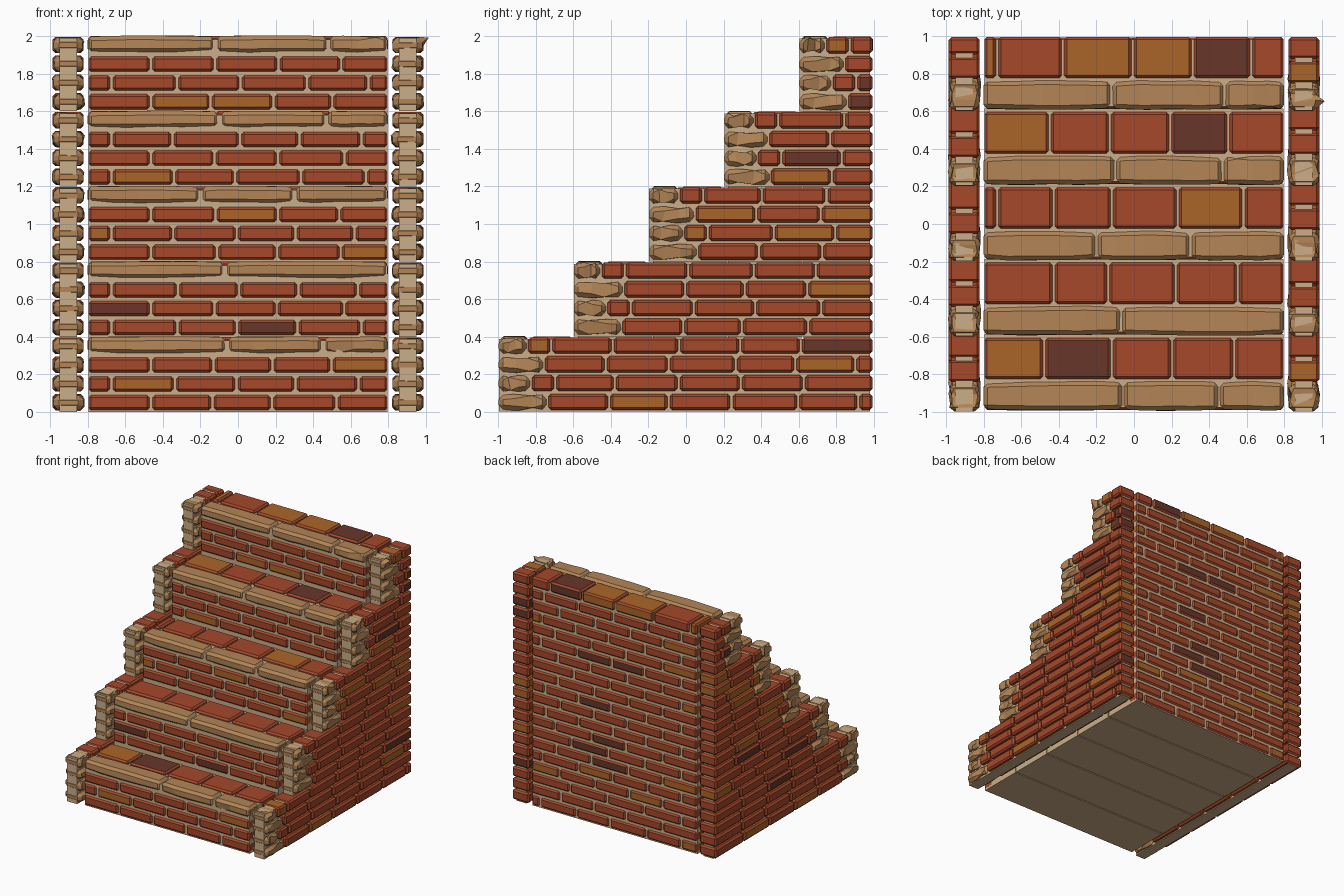
import bpy, bmesh, random
from mathutils import Vector

random.seed(7)
old = bpy.data.objects.get("Cube")
if old:
    bpy.data.objects.remove(old)

# Materials
COLOURS = {
    "red_brick": (0.38, 0.065, 0.024),
    "orange_brick": (0.41, 0.13, 0.022),
    "dark_brick": (0.14, 0.037, 0.023),
    "tan_stone": (0.45, 0.235, 0.095),
    "mortar": (0.60, 0.42, 0.25),
}
MATS = []
for name, rgb in COLOURS.items():
    m = bpy.data.materials.new(name)
    m.use_nodes = True
    m.diffuse_color = (*rgb, 1)
    m.node_tree.nodes["Principled BSDF"].inputs["Base Color"].default_value = (*rgb, 1)
    MATS.append(m)
RED, ORANGE, DARK, STONE, MORTAR = range(5)

STEPS, RISE, COURSE, GAP = 5, 0.4, 0.1, 0.009


def block(bm, lo, hi, mat, bevel=0.0):
    """Bevelled box between two corners."""
    verts = bmesh.ops.create_cube(bm, size=1)["verts"]
    lo, hi = Vector(lo), Vector(hi)
    for v in verts:
        v.co = (lo + hi) / 2 + v.co * (hi - lo)
    for f in {f for v in verts for f in v.link_faces}:
        f.material_index = mat
    if bevel:
        edges = list({e for v in verts for e in v.link_edges})
        bmesh.ops.bevel(bm, geom=edges, offset=bevel, segments=1, affect='EDGES')


def rough_stone(bm, lo, hi, axis, cuts, bevel, taper):
    """Hewn stone: box with tapered ends, uneven edges and chamfers."""
    tmp = bmesh.new()
    bmesh.ops.create_cube(tmp, size=1)
    along = [e for e in tmp.edges
             if abs(e.verts[0].co[axis] - e.verts[1].co[axis]) > 0.5]
    bmesh.ops.subdivide_edges(tmp, edges=along, cuts=cuts, use_grid_fill=True)
    lo, hi = Vector(lo), Vector(hi)
    size, mid = hi - lo, (lo + hi) / 2
    for v in tmp.verts:
        end = abs(v.co[axis]) > 0.49
        for k in range(3):
            if k == axis:
                v.co[k] += 0 if end else random.uniform(-0.06, 0.06)
            else:
                v.co[k] *= 1 - (taper if end else 0) - random.uniform(0, 0.09)
        v.co = mid + v.co * size
    sharp = [e for e in tmp.edges if e.calc_face_angle(0) > 0.8]
    bmesh.ops.bevel(tmp, geom=sharp, offset=bevel, segments=1, affect='EDGES')
    for f in tmp.faces:
        f.material_index = STONE
    me = bpy.data.meshes.new("tmp")
    tmp.to_mesh(me)
    tmp.free()
    bm.from_mesh(me)
    bpy.data.meshes.remove(me)


def finish(bm, name):
    bmesh.ops.recalc_face_normals(bm, faces=bm.faces)
    me = bpy.data.meshes.new(name)
    bm.to_mesh(me)
    bm.free()
    for m in MATS:
        me.materials.append(m)
    ob = bpy.data.objects.new(name, me)
    bpy.context.collection.objects.link(ob)


def spans(start, end, first):
    """Split one course into brick lengths."""
    cuts, p = [start], start + first
    while p < end - 0.08:
        cuts.append(p)
        p += random.uniform(0.31, 0.36)
    return list(zip(cuts, cuts[1:] + [end]))


def pick(a, b, z, marks):
    """Brick colour: from marked spots, or at random when there are none."""
    if marks is None:
        return random.choices((RED, ORANGE, DARK), (80, 13, 7))[0]
    for mat, spots in marks.items():
        if any(a < p < b and abs(z - h) < 0.04 for p, h in spots):
            return mat
    return RED


# Mortar core of each step
bm = bmesh.new()
for i in range(STEPS):
    y = -1 + RISE * i
    block(bm, (-0.795, y + 0.025, 0), (0.795, y + (0.38 if i == 4 else 0.415), RISE * (i + 1) - 0.02), MORTAR)
finish(bm, "step_mortar")

# Riser bricks
marks = {
    ORANGE: [(-.5, .15), (.7, .25), (.67, .85), (-.75, .95), (.05, 1.05),
             (-.53, 1.25), (-.3, 1.65), (0, 1.65)],
    DARK: [(-.65, .55), (.13, .45)],
}
bm = bmesh.new()
row = 0
for i in range(STEPS):
    y = -1 + RISE * i
    for c in range(3):
        z = RISE * i + COURSE * c
        for a, b in spans(-0.805, 0.8, 0.34 if row % 2 == 0 else 0.13):
            block(bm, (a + GAP, y + 0.012, z + GAP), (b - GAP / 2, y + 0.12, z + COURSE - GAP),
                  pick(a, b, z + 0.05, marks), 0.014)
        row += 1
finish(bm, "riser_bricks")

# Tread bricks: joints and colours of each step
TREADS = [
    ((-.48, -.12, .2, .53), (ORANGE, DARK, RED, RED, RED)),
    ((-.43, -.14, .22, .55), (RED,) * 5),
    ((-.73, -.43, -.12, .23, .58), (RED, RED, RED, RED, ORANGE, RED)),
    ((-.45, -.13, .19, .5), (ORANGE, RED, RED, DARK, RED)),
    ((-.73, -.38, -.01, .31, .62), (ORANGE, RED, ORANGE, ORANGE, DARK, RED)),
]
bm = bmesh.new()
for i, (joints, mats) in enumerate(TREADS):
    y, z = -1 + RISE * i, RISE * (i + 1)
    ends = (-0.805, *joints, 0.8)
    for a, b, mat in zip(ends, ends[1:], mats):
        block(bm, (a + GAP, y + 0.175, z - 0.09), (b - GAP / 2, y + 0.395, z), mat, 0.014)
finish(bm, "tread_bricks")

# Stone nosing slabs
NOSINGS = [(-.06, .45), (-.07,), (-.2, .3), (-.1, .47), (-.12, .48)]
bm = bmesh.new()
for i, joints in enumerate(NOSINGS):
    y, z = -1 + RISE * i, RISE * (i + 1)
    ends = (-0.805, *joints, 0.8)
    for a, b in zip(ends, ends[1:]):
        rough_stone(bm, (a + 0.004, y + 0.006, z - 0.092), (b - 0.002, y + 0.165, z + 0.003), 0, 3, 0.022, 0.06)
finish(bm, "nosing_slabs")

# Back wall bricks
bm = bmesh.new()
for c in range(19):
    z = COURSE * c
    for a, b in spans(-0.805, 0.8, 0.34 if c % 2 else 0.16):
        block(bm, (a + GAP, 0.88, z + GAP), (b - GAP / 2, 0.992, z + COURSE - GAP), pick(a, b, z, None), 0.014)
finish(bm, "back_bricks")

# Side walls: mortar core, bricks and quoin stones at every step front
side_marks = {
    ORANGE: [(-.75, .35), (-.25, .05), (.9, .25), (.83, .65), (.5, .95), (.87, .95),
             (.02, .95), (.2, 1.05), (.87, 1.05), (.62, 1.25), (.83, 1.95)],
    DARK: [(.82, .35), (.65, 1.35), (.95, 1.65), (.98, 1.75)],
}
for side, label, marks in ((1, "left", side_marks), (-1, "right", None)):
    def xs(a, b):
        return sorted((side * a, side * b))

    core, bricks, stones = bmesh.new(), bmesh.new(), bmesh.new()
    x0, x1 = xs(0.855, 0.95)
    for i in range(STEPS):
        y = -1 + RISE * i
        block(core, (x0, y + 0.004, RISE * i), (x1, 0.98, RISE * (i + 1) - 0.012), MORTAR)
        for c, length in enumerate((0.25, 0.17, 0.25, 0.15)):
            z = RISE * i + COURSE * c
            length += random.uniform(-0.015, 0.015)
            a, b = xs(0.81, 0.993)
            rough_stone(stones, (a, y + 0.002, z + 0.004), (b, y + length, z + COURSE - 0.003), 1, 2, 0.024, 0.16)
            a, b = xs(0.822, 0.985)
            for p, q in spans(y + length, 0.998, 0.33 if c % 2 == 0 else 0.13):
                mat = pick(p, q, z + 0.05, marks)
                if marks is None and c == 3 and p < y + RISE:
                    mat = RED
                block(bricks, (a, p + GAP, z + GAP), (b, q - GAP / 2, z + COURSE - GAP * 0.5), mat, 0.014)
    finish(core, label + "_wall_mortar")
    finish(bricks, label + "_wall_bricks")
    finish(stones, label + "_wall_quoins")
